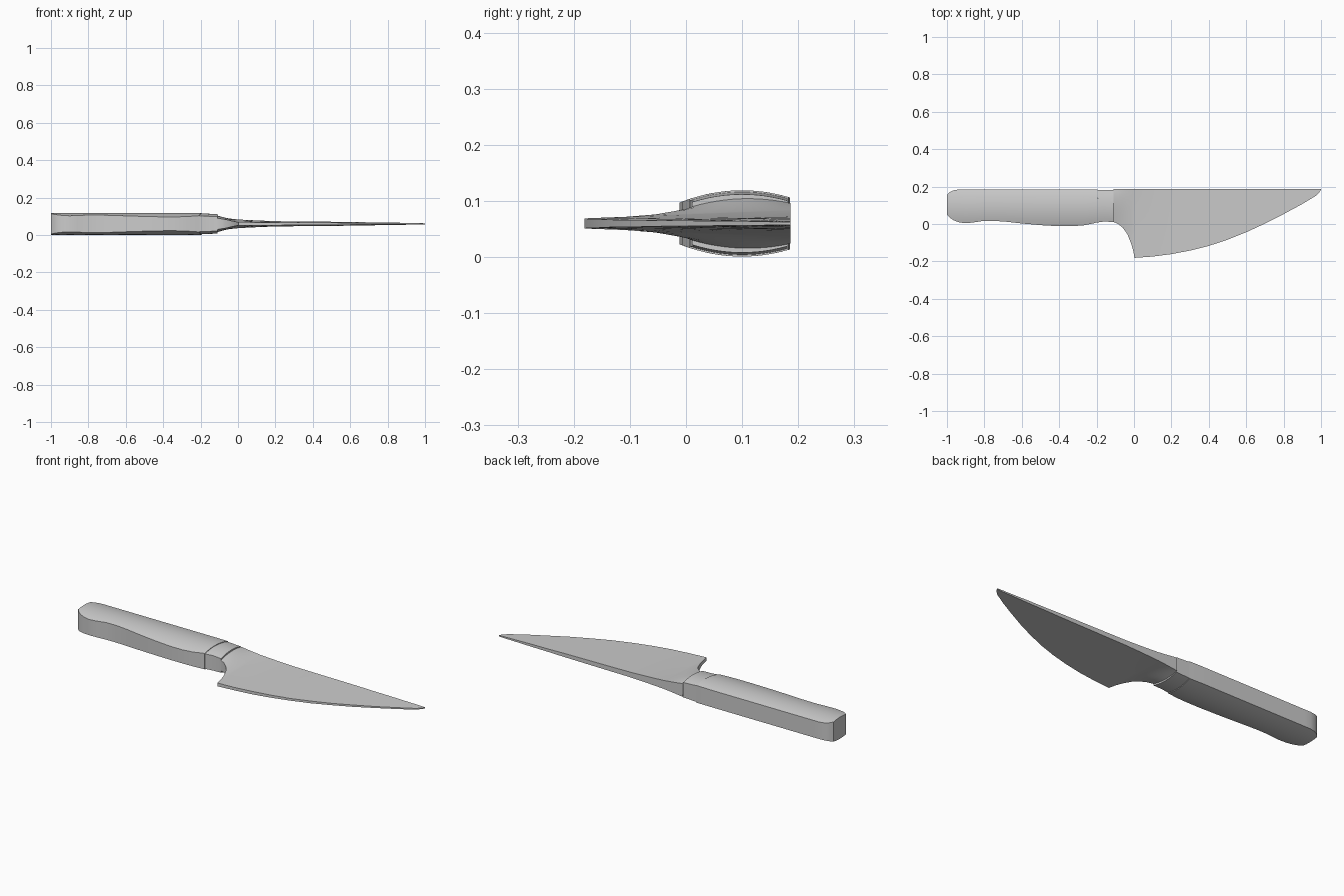
import bpy, bmesh, math

if "Cube" in bpy.data.objects:
    bpy.data.objects.remove(bpy.data.objects["Cube"])

MID = 0.06   # height of the knife's centre plane
COLS = 12    # divisions across the width


def grip_half(y):
    """Half thickness of the rounded grip at a given y."""
    return 0.059 - 1.75 * (y - 0.1) ** 2


def loft(name, stations, cap_start, cap_end):
    """Skin rings given as (x, y_low, y_high, half-thickness function, shear)."""
    bm = bmesh.new()
    rings = []
    for x, lo, hi, half, shear in stations:
        upper, lower = [], []
        for i in range(COLS + 1):
            t = i / COLS
            y = lo + (hi - lo) * t
            h = half(y, t)
            px = x + shear * t
            upper.append(bm.verts.new((px, y, MID + h)))
            lower.append(bm.verts.new((px, y, MID - h)))
        rings.append(upper + lower[::-1])
    n = len(rings[0])
    for a, b in zip(rings, rings[1:]):
        for i in range(n):
            j = (i + 1) % n
            bm.faces.new((a[i], a[j], b[j], b[i]))
    for flag, r in ((cap_start, rings[0]), (cap_end, rings[-1])):
        if flag:
            for i in range(COLS):
                bm.faces.new((r[i], r[i + 1], r[n - 2 - i], r[n - 1 - i]))
    bmesh.ops.recalc_face_normals(bm, faces=bm.faces)
    me = bpy.data.meshes.new(name)
    bm.to_mesh(me)
    bm.free()
    ob = bpy.data.objects.new(name, me)
    bpy.context.collection.objects.link(ob)
    bpy.ops.object.select_all(action='DESELECT')
    ob.select_set(True)
    bpy.context.view_layer.objects.active = ob
    bpy.ops.object.shade_smooth_by_angle(angle=math.radians(30))
    return ob


# Handle: straight back, wavy finger side, rounded butt
grip_outline = [(-1, .05, .155), (-.985, .034, .17), (-.965, .02, .18),
                (-.935, .009, .185), (-.9, .004, .185), (-.86, .008, .185),
                (-.81, .016, .185), (-.75, .017, .185), (-.68, .012, .185),
                (-.6, .003, .185), (-.5, -.006, .185), (-.4, -.012, .185),
                (-.33, -.012, .185), (-.27, -.007, .185), (-.205, .006, .183)]
loft("handle", [(x, lo, hi, lambda y, t: grip_half(y),
                 0.015 if x > -.21 else 0) for x, lo, hi in grip_outline],
     True, True)

# Bolster: slightly thinner collar between handle and blade
loft("bolster", [(x, lo, .181, lambda y, t, d=d: grip_half(y) - d, s)
                 for x, lo, d, s in [(-.205, .007, .003, .015),
                                     (-.16, .013, .005, .005),
                                     (-.11, .011, .007, 0)]],
     False, True)

# Blade: (x, edge y, edge half thickness, spine half thickness, belly bulge)
blade = [(-.11, .011, .030, .036, .011), (-.085, .0, .026, .033, .007),
         (-.06, -.02, .022, .030, .004), (-.035, -.055, .016, .027, .002),
         (-.015, -.105, .012, .025, .001), (-.005, -.14, .010, .024, 0),
         (.003, -.181, .009, .023, 0), (.1, -.174, .008, .018, 0),
         (.2, -.161, .008, .014, 0), (.3, -.142, .007, .013, 0),
         (.4, -.117, .006, .012, 0), (.5, -.084, .006, .011, 0),
         (.6, -.044, .005, .010, 0), (.7, .002, .005, .008, 0),
         (.8, .053, .004, .007, 0), (.9, .107, .004, .005, 0),
         (.97, .149, .003, .004, 0), (.99, .168, .003, .003, 0),
         (1, .184, .003, .003, 0)]
loft("blade", [(x, lo, .186,
                lambda y, t, a=a, b=b, c=c: a + (b - a) * t + 4 * c * t * (1 - t), 0)
               for x, lo, a, b, c in blade],
     False, True)
